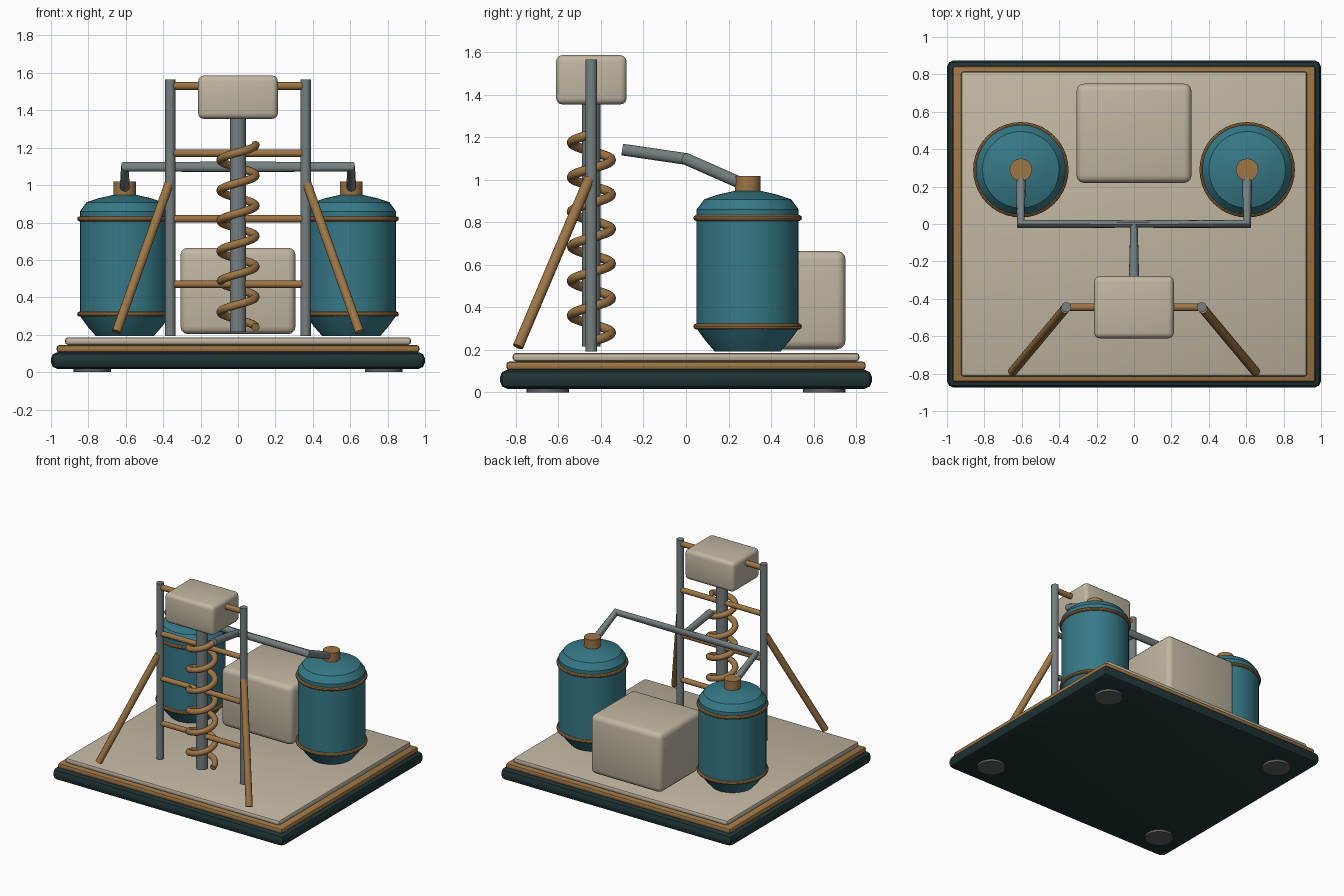
import bpy
import bmesh
from math import sin, cos, pi, radians

if "Cube" in bpy.data.objects:
    bpy.data.objects.remove(bpy.data.objects["Cube"], do_unlink=True)


def material(name, rgb, rough=0.5):
    m = bpy.data.materials.new(name)
    m.use_nodes = True
    m.diffuse_color = (*rgb, 1)
    shader = m.node_tree.nodes["Principled BSDF"]
    shader.inputs["Base Color"].default_value = (*rgb, 1)
    shader.inputs["Roughness"].default_value = rough
    return m


CREAM = material("cream enamel", (0.53, 0.47, 0.36))
BRASS = material("brass", (0.34, 0.18, 0.06))
STEEL = material("grey steel", (0.18, 0.215, 0.22))
TEAL = material("teal paint", (0.036, 0.19, 0.24))
DARK = material("dark green", (0.014, 0.034, 0.036))
RUBBER = material("foot grey", (0.11, 0.115, 0.118))


def finish(ob, name, mat):
    ob.name = ob.data.name = name
    ob.data.materials.clear()
    ob.data.materials.append(mat)
    bpy.ops.object.select_all(action="DESELECT")
    ob.select_set(True)
    bpy.context.view_layer.objects.active = ob
    bpy.ops.object.shade_smooth_by_angle(angle=radians(35))
    return ob


def box(name, mat, center, size, bevel, segments=2):
    bpy.ops.mesh.primitive_cube_add(size=1, location=center)
    ob = bpy.context.object
    ob.scale = size
    bpy.ops.object.transform_apply(location=False, rotation=False, scale=True)
    mod = ob.modifiers.new("Bevel", "BEVEL")
    mod.width = bevel
    mod.segments = segments
    bpy.ops.object.modifier_apply(modifier=mod.name)
    return finish(ob, name, mat)


def cylinder(name, mat, x, y, z0, z1, r, sides=24):
    bpy.ops.mesh.primitive_cylinder_add(
        vertices=sides, radius=r, depth=z1 - z0, location=(x, y, (z0 + z1) / 2))
    return finish(bpy.context.object, name, mat)


def ring(name, mat, x, y, z, major, minor):
    bpy.ops.mesh.primitive_torus_add(
        location=(x, y, z), major_radius=major, minor_radius=minor,
        major_segments=40, minor_segments=10)
    return finish(bpy.context.object, name, mat)


def tube(name, mat, points, r):
    curve = bpy.data.curves.new(name, "CURVE")
    curve.dimensions = "3D"
    curve.bevel_depth = r
    curve.bevel_resolution = 4
    curve.use_fill_caps = True
    spline = curve.splines.new("POLY")
    spline.points.add(len(points) - 1)
    for p, co in zip(spline.points, points):
        p.co = (*co, 1)
    ob = bpy.data.objects.new(name, curve)
    bpy.context.collection.objects.link(ob)
    bpy.ops.object.select_all(action="DESELECT")
    ob.select_set(True)
    bpy.context.view_layer.objects.active = ob
    bpy.ops.object.convert(target="MESH")
    return finish(bpy.context.object, name, mat)


def lathe(name, mat, x, y, profile, sides=36):
    bm = bmesh.new()
    verts = [bm.verts.new((r, 0, z)) for r, z in profile]
    edges = [bm.edges.new(pair) for pair in zip(verts, verts[1:])]
    bmesh.ops.spin(bm, geom=verts + edges, cent=(0, 0, 0), axis=(0, 0, 1),
                   angle=2 * pi, steps=sides)
    bmesh.ops.remove_doubles(bm, verts=bm.verts[:], dist=1e-4)
    bmesh.ops.recalc_face_normals(bm, faces=bm.faces[:])
    me = bpy.data.meshes.new(name)
    bm.to_mesh(me)
    bm.free()
    ob = bpy.data.objects.new(name, me)
    ob.location = (x, y, 0)
    bpy.context.collection.objects.link(ob)
    return finish(ob, name, mat)


# Stepped base plates
box("base_plinth", DARK, (0, 0, 0.062), (2, 1.75, 0.09), 0.036)
box("base_trim", BRASS, (0, 0, 0.125), (1.94, 1.69, 0.04), 0.015)
box("base_deck", CREAM, (0, 0, 0.166), (1.85, 1.63, 0.04), 0.015)

# Rear housing and tower head
box("rear_housing", CREAM, (0, 0.485, 0.434), (0.615, 0.53, 0.462), 0.04, 3)
TOWER_Y = -0.445
box("tower_head", CREAM, (0, TOWER_Y, 1.47), (0.426, 0.332, 0.232), 0.03, 3)

# Central column wrapped by a coil
cylinder("column", STEEL, 0, TOWER_Y, 0.215, 1.37, 0.043)
TURNS, STEPS = 6, 24
coil = []
for i in range(TURNS * STEPS + 1):
    a = 2 * pi * i / STEPS
    coil.append((0.094 * cos(a), TOWER_Y + 0.094 * sin(a),
                 0.24 + 0.975 * i / (TURNS * STEPS)))
tube("coil", BRASS, coil, 0.022)

# Tower crossbars
for i, z in enumerate((0.47, 0.82, 1.17)):
    tube(f"crossbar_{i + 1}", BRASS, [(-0.36, TOWER_Y, z), (0.36, TOWER_Y, z)], 0.02)
tube("head_crossbar", BRASS, [(-0.36, TOWER_Y, 1.53), (0.36, TOWER_Y, 1.53)], 0.021)

TANK_X, TANK_Y = 0.605, 0.29
TANK_PROFILE = [(0, 0.193), (0.155, 0.193), (0.2, 0.245), (0.24, 0.3), (0.24, 0.86),
                (0.205, 0.908), (0.14, 0.93), (0.06, 0.948), (0, 0.95)]

for side, s in (("left", 1), ("right", -1)):
    # Tower upright and slanted brace
    cylinder(f"{side}_upright", STEEL, s * 0.362, TOWER_Y, 0.193, 1.565, 0.027, 16)
    tube(f"{side}_brace", BRASS,
         [(s * 0.37, -0.455, 1.005), (s * 0.65, -0.79, 0.215)], 0.025)

    # Tank with bands and cap
    x = s * TANK_X
    lathe(f"{side}_tank", TEAL, x, TANK_Y, TANK_PROFILE)
    for band, z in (("lower", 0.31), ("upper", 0.82)):
        ring(f"{side}_tank_{band}_band", BRASS, x, TANK_Y, z, 0.241, 0.014)
    cylinder(f"{side}_tank_cap", BRASS, x, TANK_Y, 0.945, 1.018, 0.06)

    # Pipe from the tank to the column
    tube(f"{side}_pipe", STEEL,
         [(x, TANK_Y, 0.97), (x, 0, 1.098), (0, 0, 1.098), (0, -0.3, 1.142)], 0.028)

    # Feet
    for end, y in (("front", -0.65), ("back", 0.65)):
        cylinder(f"{side}_{end}_foot", RUBBER, s * 0.78, y, 0, 0.03, 0.1)
